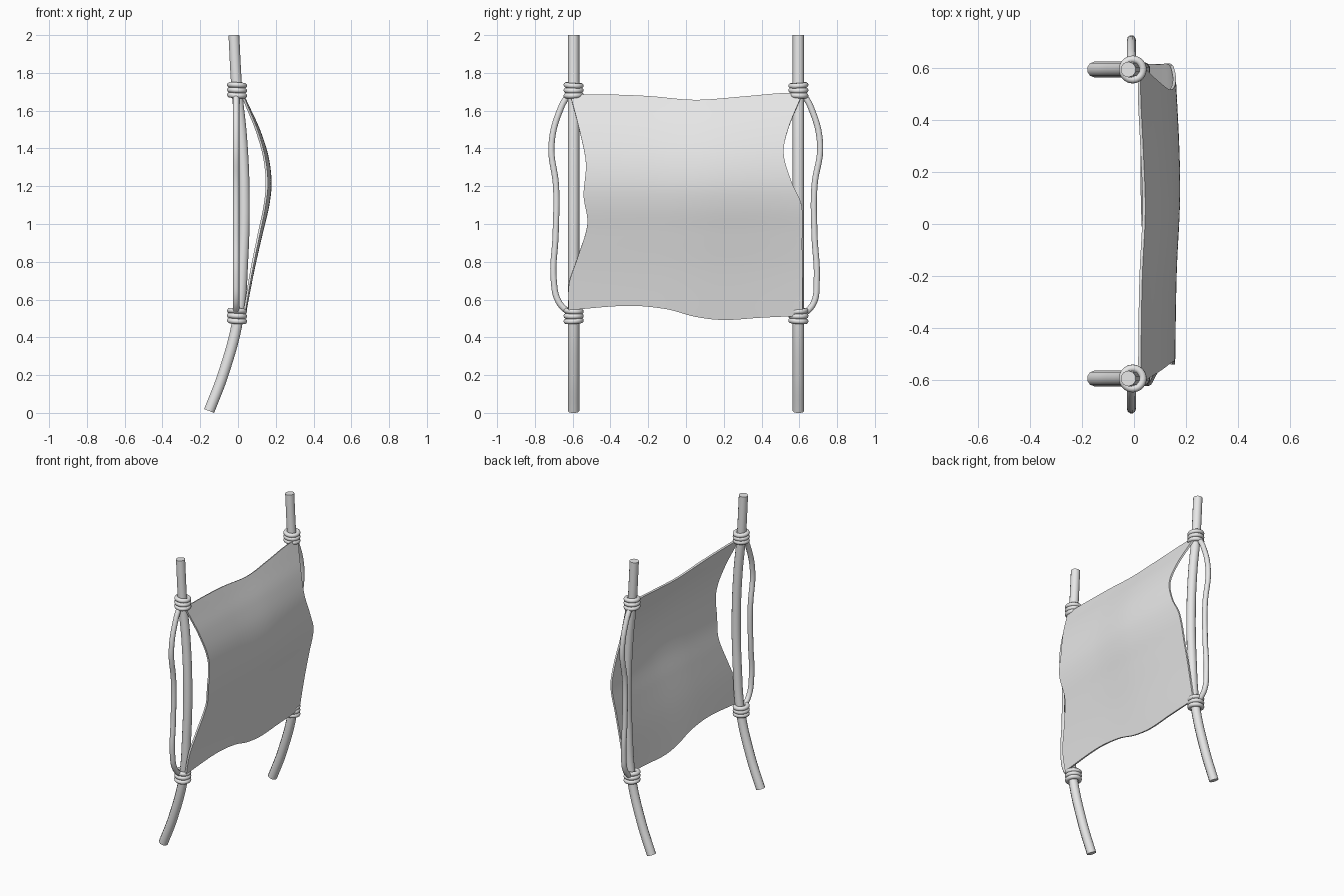
import bpy
import bmesh
import math

cube = bpy.data.objects.get("Cube")
if cube:
    bpy.data.objects.remove(cube, do_unlink=True)

grey = bpy.data.materials.new("light_grey")
grey.use_nodes = True
grey.diffuse_color = (0.8, 0.8, 0.8, 1)
for node in grey.node_tree.nodes:
    if node.type == 'BSDF_PRINCIPLED':
        node.inputs["Base Color"].default_value = (0.8, 0.8, 0.8, 1)


def finish(obj):
    obj.data.materials.clear()
    obj.data.materials.append(grey)
    bpy.ops.object.select_all(action='DESELECT')
    obj.select_set(True)
    bpy.context.view_layer.objects.active = obj
    bpy.ops.object.shade_smooth_by_angle(angle=math.radians(40))


def tube(name, points, radius, steps=8):
    """Round rod swept along a smooth path."""
    curve = bpy.data.curves.new(name, 'CURVE')
    curve.dimensions = '3D'
    curve.bevel_depth = radius
    curve.bevel_resolution = 3
    curve.resolution_u = steps
    curve.use_fill_caps = True
    spline = curve.splines.new('BEZIER')
    spline.bezier_points.add(len(points) - 1)
    for bp, co in zip(spline.bezier_points, points):
        bp.co = co
        bp.handle_left_type = bp.handle_right_type = 'AUTO'
    obj = bpy.data.objects.new(name, curve)
    bpy.context.collection.objects.link(obj)
    bpy.ops.object.select_all(action='DESELECT')
    obj.select_set(True)
    bpy.context.view_layer.objects.active = obj
    bpy.ops.object.convert(target='MESH')
    finish(bpy.context.view_layer.objects.active)


def smooth(table, t):
    """Smooth interpolation through (position, value) pairs."""
    t = min(max(t, table[0][0]), table[-1][0])
    last = len(table) - 1

    def slope(i):
        a, b = table[max(i - 1, 0)], table[min(i + 1, last)]
        return (b[1] - a[1]) / (b[0] - a[0])

    i = 0
    while i < last - 1 and t > table[i + 1][0]:
        i += 1
    (a, p), (b, q) = table[i], table[i + 1]
    h = b - a
    s = (t - a) / h
    return (p * (1 + 2 * s) * (1 - s) ** 2 + q * s * s * (3 - 2 * s)
            + h * slope(i) * s * (1 - s) ** 2 + h * slope(i + 1) * s * s * (s - 1))


# Bent poles, lashings and side cords
POLE = [(0.01, -0.153), (0.2, -0.08), (0.5, 0), (0.8, 0.025), (1.15, 0.033),
        (1.45, 0.02), (1.7, -0.005), (2.0, -0.022)]
CORDS = {
    "right": (-1, [(1.69, 0.62), (1.62, 0.66), (1.42, 0.712), (1.2, 0.688),
                   (0.95, 0.69), (0.7, 0.7), (0.59, 0.675), (0.52, 0.61)]),
    "left": (1, [(1.69, 0.62), (1.62, 0.66), (1.42, 0.71), (1.2, 0.68),
                 (0.95, 0.68), (0.7, 0.692), (0.58, 0.675), (0.51, 0.61)]),
}
for side, (sign, cord) in CORDS.items():
    y = sign * 0.595
    tube(side + "_pole", [(x, y, z) for z, x in POLE], 0.03)
    tube(side + "_cord", [(-0.01, sign * cy, z) for z, cy in cord], 0.017)
    for level, low in (("upper", 1.682), ("lower", 0.487)):
        for ring in range(3):
            z = low + 0.026 * ring
            bpy.ops.mesh.primitive_torus_add(
                major_segments=32, minor_segments=10, major_radius=0.039,
                minor_radius=0.0145, location=(-0.005, y, z),
                rotation=(0.06 * sign * (ring - 1), 0.06, 0))
            obj = bpy.context.object
            obj.name = f"{side}_{level}_lashing_{ring + 1}"
            finish(obj)

# Billowing cloth with wavy edges
TOP = [(-0.62, 1.685), (-0.4, 1.683), (-0.2, 1.675), (0.05, 1.655),
       (0.3, 1.672), (0.5, 1.69), (0.62, 1.69)]
BOTTOM = [(-0.62, 0.545), (-0.3, 0.568), (-0.1, 0.55), (0.05, 0.51),
          (0.2, 0.493), (0.4, 0.505), (0.62, 0.515)]
RIGHT = [(0.5, -0.62), (0.68, -0.62), (0.82, -0.575), (1.0, -0.522),
         (1.15, -0.542), (1.32, -0.53), (1.5, -0.565), (1.69, -0.615)]
LEFT = [(0.5, 0.617), (0.9, 0.615), (1.1, 0.612), (1.22, 0.56),
        (1.37, 0.517), (1.5, 0.54), (1.69, 0.617)]
BULGE = [(0.49, 0.03), (0.75, 0.08), (0.95, 0.125), (1.1, 0.16), (1.22, 0.172),
         (1.36, 0.155), (1.5, 0.11), (1.62, 0.055), (1.69, 0.022)]
SWELL = [(-0.62, 0.88), (-0.2, 0.92), (0.15, 1.0), (0.62, 0.89)]

N = 48
bm = bmesh.new()
rows = []
for j in range(N + 1):
    row = []
    for i in range(N + 1):
        u, v = i / N, j / N
        y = -0.62 + 1.24 * u
        low, high = smooth(BOTTOM, y), smooth(TOP, y)
        z = low + (high - low) * v
        y = smooth(RIGHT, z) * (1 - u) + smooth(LEFT, z) * u
        row.append(bm.verts.new((smooth(BULGE, z) * smooth(SWELL, y), y, z)))
    rows.append(row)
for a, b in zip(rows, rows[1:]):
    for i in range(N):
        bm.faces.new((a[i], a[i + 1], b[i + 1], b[i]))
mesh = bpy.data.meshes.new("cloth_panel")
bm.to_mesh(mesh)
bm.free()
cloth = bpy.data.objects.new("cloth_panel", mesh)
bpy.context.collection.objects.link(cloth)
finish(cloth)
solid = cloth.modifiers.new("thickness", 'SOLIDIFY')
solid.thickness = 0.012
solid.offset = 0
bpy.ops.object.select_all(action='DESELECT')
cloth.select_set(True)
bpy.context.view_layer.objects.active = cloth
bpy.ops.object.modifier_apply(modifier="thickness")
finish(cloth)
